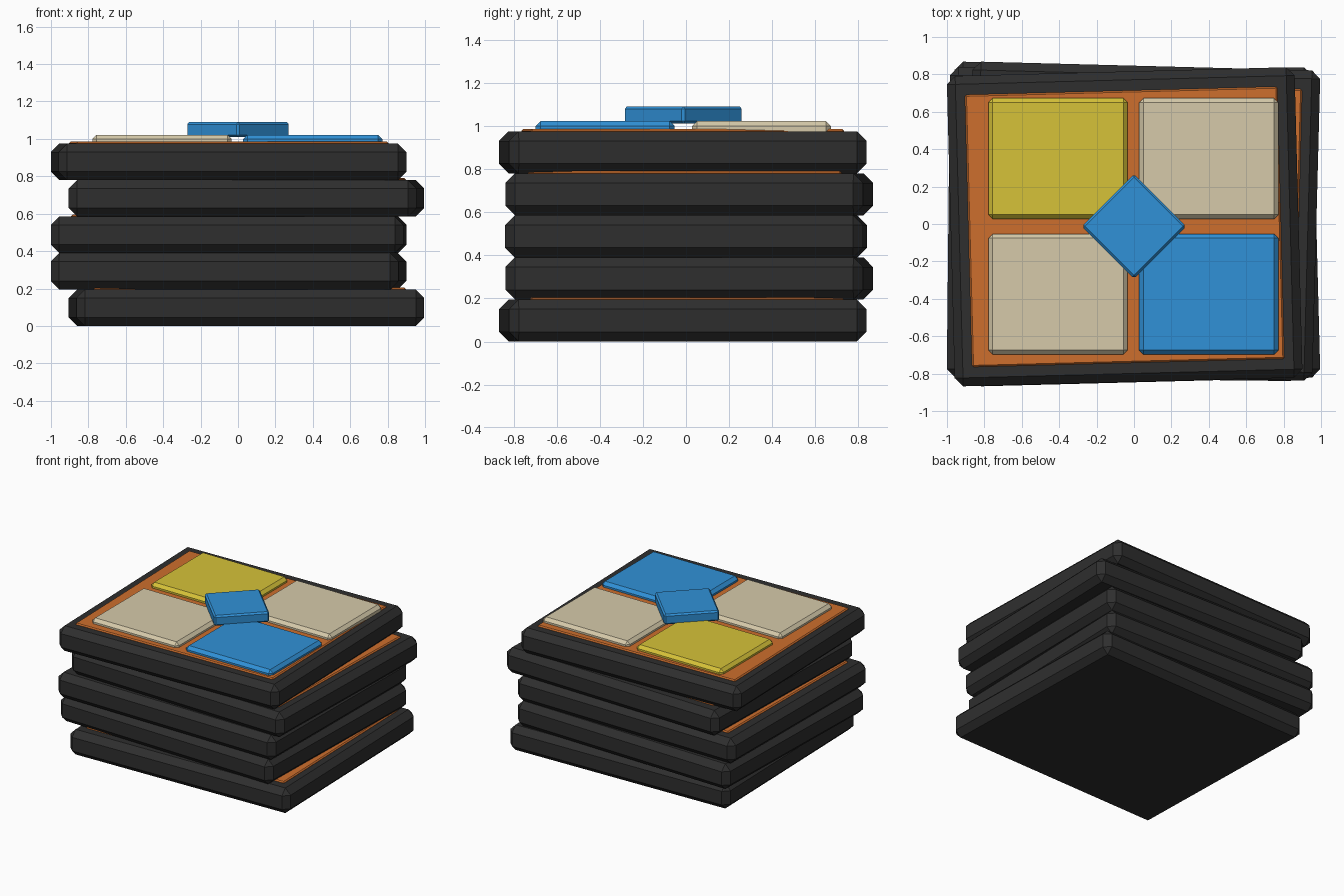
import bpy, bmesh, math
from mathutils import Matrix

if "Cube" in bpy.data.objects:
    bpy.data.objects.remove(bpy.data.objects["Cube"])


def material(name, rgb):
    # sRGB 0-255 to linear
    lin = [((c / 255 + 0.055) / 1.055) ** 2.4 for c in rgb]
    m = bpy.data.materials.new(name)
    m.diffuse_color = (*lin, 1)
    m.use_nodes = True
    m.node_tree.nodes["Principled BSDF"].inputs["Base Color"].default_value = m.diffuse_color
    return m


BLACK = material("charcoal", (46, 46, 46))
ORANGE = material("orange", (205, 110, 45))
YELLOW = material("yellow", (214, 194, 56))
BEIGE = material("beige", (214, 202, 170))
BLUE = material("blue", (48, 145, 215))


def block(name, mat, center, size, z0, z1, bevel, angle=0, top_only=False):
    """Box with chamfered edges; top_only leaves the bottom edges sharp."""
    bm = bmesh.new()
    bmesh.ops.create_cube(bm, size=1)
    bmesh.ops.scale(bm, vec=(size[0], size[1], z1 - z0), verts=bm.verts)
    edges = [e for e in bm.edges
             if not top_only or any(v.co.z > 0 for v in e.verts)]
    bmesh.ops.bevel(bm, geom=edges, offset=bevel, segments=1,
                    affect='EDGES', clamp_overlap=True)
    bm.transform(Matrix.Translation((center[0], center[1], (z0 + z1) / 2))
                 @ Matrix.Rotation(math.radians(angle), 4, 'Z'))
    me = bpy.data.meshes.new(name)
    bm.to_mesh(me)
    bm.free()
    me.materials.append(mat)
    ob = bpy.data.objects.new(name, me)
    bpy.context.collection.objects.link(ob)
    return ob


# Stack of chamfered slabs, each slightly twisted and shifted, with orange panel on top
STEP = 0.195
slabs = [  # centre x, centre y, twist, width, depth
    (0.045, -0.015, 1.5, 1.86, 1.66),
    (-0.05, 0.015, -1.5, 1.86, 1.66),
    (-0.05, 0.0, -0.6, 1.885, 1.66),
    (0.045, 0.015, -1.5, 1.86, 1.66),
    (-0.05, -0.015, 1.5, 1.86, 1.66),
]
for i, (x, y, twist, w, d) in enumerate(slabs):
    z = i * STEP
    block(f"slab_{i + 1}", BLACK, (x, y), (w, d), z, z + STEP, 0.045, twist)
    block(f"slab_panel_{i + 1}", ORANGE, (x, y), (1.67, 1.455),
          z + STEP - 0.03, z + STEP + 0.01, 0.008, twist, True)

# Four coloured tiles on the top panel
tiles = [("back_left", YELLOW, -1, 1), ("back_right", BEIGE, 1, 1),
         ("front_left", BEIGE, -1, -1), ("front_right", BLUE, 1, -1)]
for name, mat, sx, sy in tiles:
    block(f"tile_{name}", mat, (-0.003 + sx * 0.403, -0.0125 + sy * 0.3625),
          (0.745, 0.645), 0.97, 1.022, 0.023, 0, True)

# Raised centre diamond
block("center_diamond", BLUE, (0, -0.0125), (0.395, 0.395), 1.01, 1.09, 0.012, 45)
